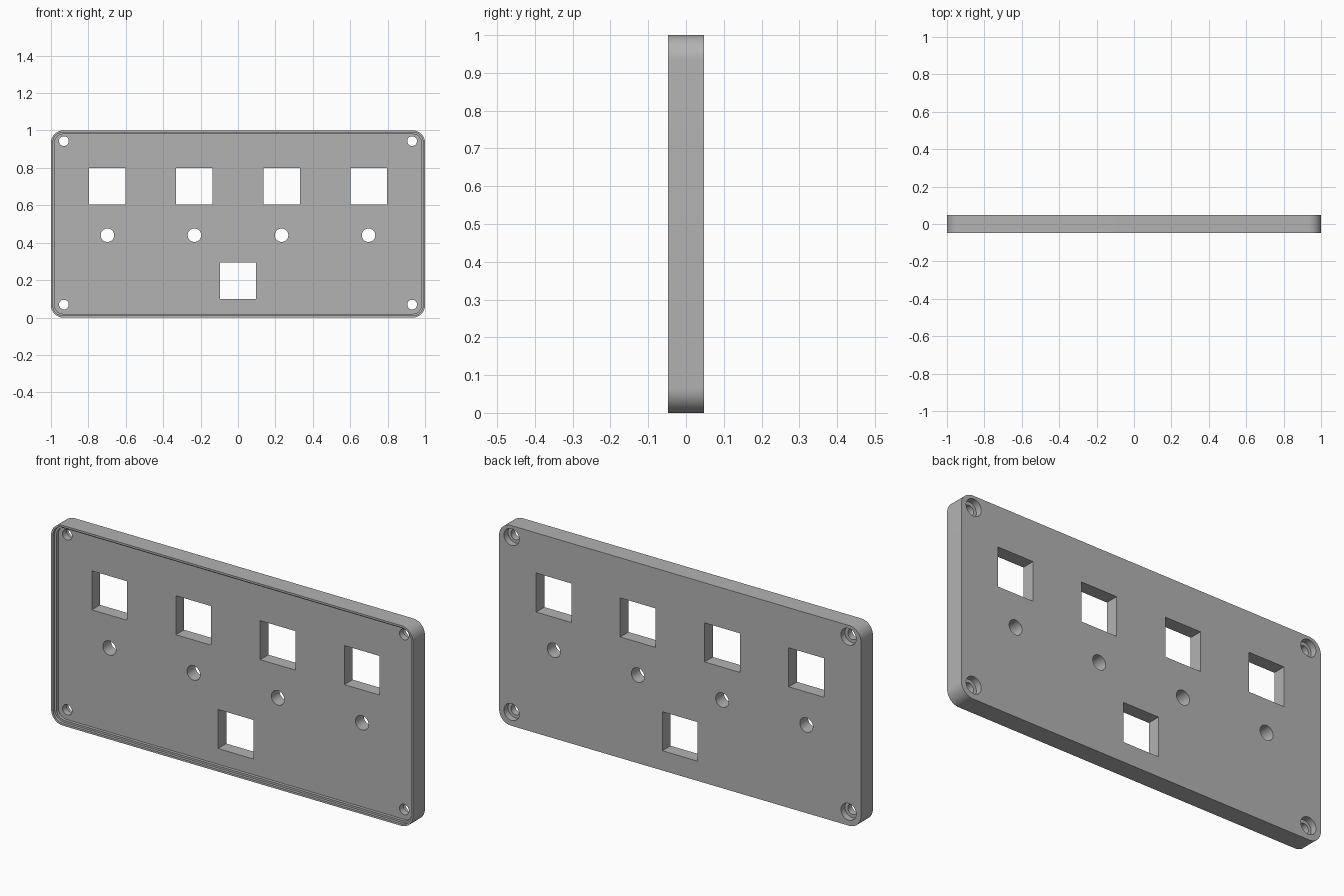
import bpy, bmesh, math

if "Cube" in bpy.data.objects:
    bpy.data.objects.remove(bpy.data.objects["Cube"], do_unlink=True)

FRONT, BACK = -0.047, 0.047
STEP, FLOOR = -0.033, -0.018      # depths of the two-step front recess
HOLE_Z = 0.44

grey = bpy.data.materials.new("plain grey")
grey.use_nodes = True
grey.diffuse_color = (0.45, 0.45, 0.45, 1)
grey.node_tree.nodes["Principled BSDF"].inputs["Base Color"].default_value = grey.diffuse_color


def prism(bm, outline, y0, y1):
    """Extrude an outline in the x-z plane from y0 to y1."""
    face = bm.faces.new([bm.verts.new((x, y0, z)) for x, z in outline])
    new = bmesh.ops.extrude_face_region(bm, geom=[face])["geom"]
    moved = [v for v in new if isinstance(v, bmesh.types.BMVert)]
    bmesh.ops.translate(bm, verts=moved, vec=(0, y1 - y0, 0))


def rounded(inset, radius=0.065, steps=12):
    """Panel outline with round corners, moved inward by inset."""
    r, pts = radius - inset, []
    for k, (sx, sz) in enumerate([(1, 1), (-1, 1), (-1, -1), (1, -1)]):
        for i in range(steps + 1):
            a = math.pi / 2 * (k + i / steps)
            pts.append((sx * (1 - radius) + r * math.cos(a),
                        0.5 + sz * (0.5 - radius) + r * math.sin(a)))
    return pts


def circle(x, z, r, n=40):
    return [(x + r * math.cos(math.tau * i / n), z + r * math.sin(math.tau * i / n))
            for i in range(n)]


def square(x, z, half=0.0975):
    return [(x - half, z - half), (x + half, z - half), (x + half, z + half), (x - half, z + half)]


def make(name, shapes):
    bm = bmesh.new()
    for shape in shapes:
        prism(bm, *shape)
    bmesh.ops.recalc_face_normals(bm, faces=bm.faces)
    mesh = bpy.data.meshes.new(name)
    bm.to_mesh(mesh)
    bm.free()
    mesh.materials.append(grey)
    obj = bpy.data.objects.new(name, mesh)
    bpy.context.collection.objects.link(obj)
    return obj


def cut(panel, name, shapes):
    cutter = make(name, shapes)
    mod = panel.modifiers.new(name, "BOOLEAN")
    mod.operation, mod.solver, mod.object = "DIFFERENCE", "EXACT", cutter
    bpy.context.view_layer.objects.active = panel
    bpy.ops.object.modifier_apply(modifier=name)
    bpy.data.objects.remove(cutter, do_unlink=True)


panel = make("panel", [(rounded(0), FRONT, BACK)])

# Stepped recess behind the front rim
cut(panel, "rim_step", [(rounded(0.01), -0.1, STEP)])
cut(panel, "recess", [(rounded(0.02), -0.1, FLOOR)])

# Square windows, round holes below them, and corner screw holes
columns = [-0.698, -0.233, 0.233, 0.698]
corners = [(x, z) for x in (-0.931, 0.931) for z in (0.069, 0.943)]
openings = [(square(x, 0.702), -0.1, 0.1) for x in columns]
openings.append((square(0, 0.196), -0.1, 0.1))
openings += [(circle(x, HOLE_Z, 0.036), -0.1, 0.1) for x in columns]
openings += [(circle(x, z, 0.026), -0.1, 0.1) for x, z in corners]
cut(panel, "openings", openings)

# Screw head counterbores on the back
cut(panel, "counterbores", [(circle(x, z, 0.042), 0.015, 0.1) for x, z in corners])

bpy.ops.object.select_all(action="DESELECT")
panel.select_set(True)
bpy.context.view_layer.objects.active = panel
bpy.ops.object.shade_smooth_by_angle(angle=math.radians(30))
